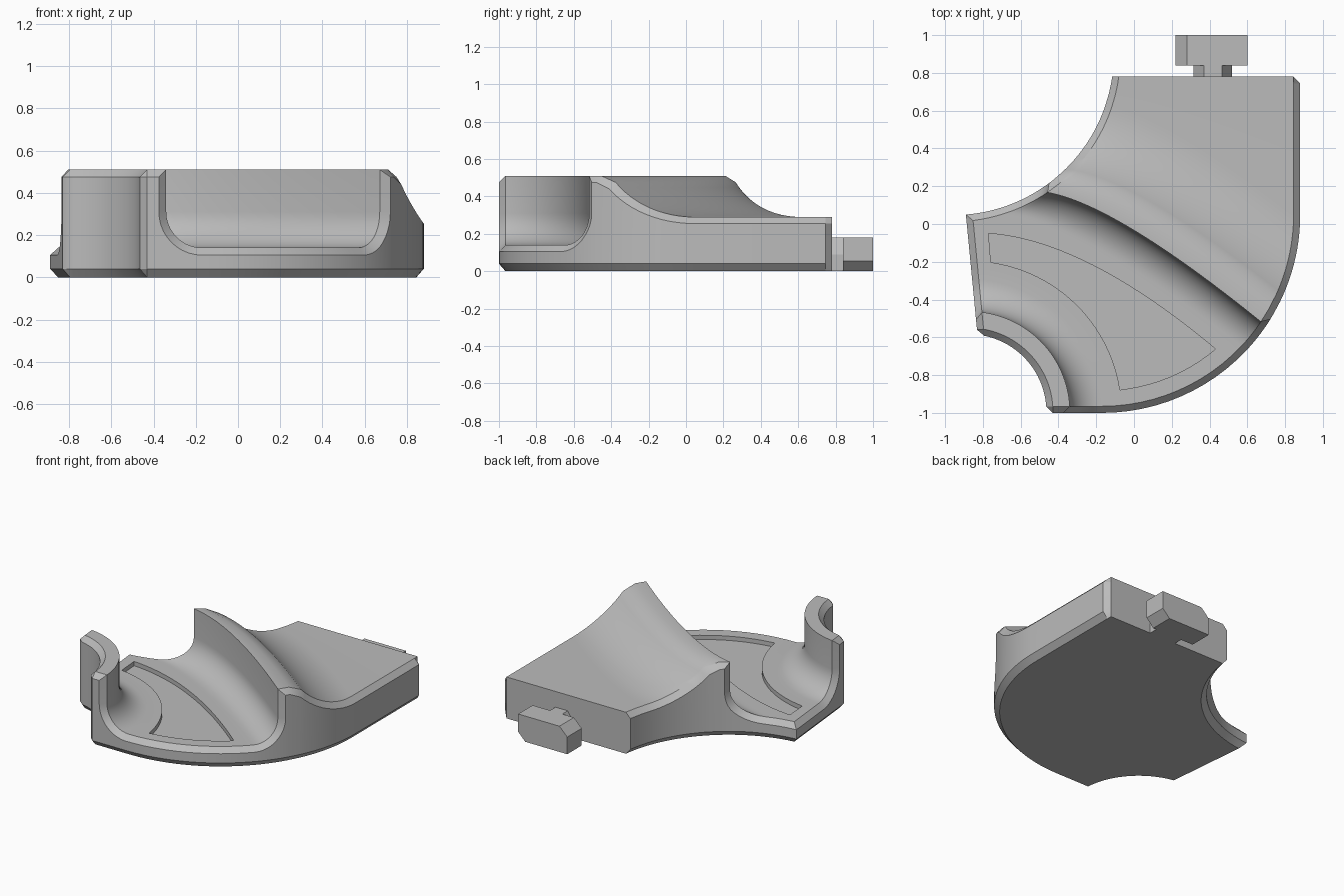
import bpy, bmesh
from math import sin, cos, pi, radians, atan2, hypot
from mathutils import Vector as V

cube = bpy.data.objects.get("Cube")
if cube:
    bpy.data.objects.remove(cube)

mat = bpy.data.materials.new("plain_grey")
mat.use_nodes = True
GREY = (0.5, 0.5, 0.5, 1)
mat.diffuse_color = GREY
mat.node_tree.nodes["Principled BSDF"].inputs["Base Color"].default_value = GREY

CH = 0.035                                  # chamfer size
FLOOR, TOP, FIL, DECK = 0.14, 0.51, 0.17, 0.29
HUB = V((-0.87, -1.0))                      # centre of the small curved wall
BAY, BAY_R = V((-0.96, 0.9)), 0.853         # concave left-back side
OUT, OUT_R = V((-0.17, 0.05)), 1.05         # convex outer side
CORNER, S0 = V((-0.89, 0.05)), -1.27
SB = -pi / 2 * OUT_R
N = 32


def polar(a, r=1.0):
    return V((cos(a), sin(a))) * r


def lerp(a, b, u):
    return a + (b - a) * u


def left(s, d):
    """Point on the left boundary at length s, moved inward by d."""
    n = V((0.995, 0.096))
    if abs(s - S0) < 1e-6:
        return CORNER + (n + polar(s / BAY_R)) * d
    if s > S0:
        return BAY + polar(s / BAY_R, BAY_R + d)
    return CORNER + V((0.096, -0.995)) * (S0 - s) + n * d


def right(s, d):
    """Point on the right boundary at length s, moved inward by d."""
    if s < SB:
        return V((OUT.x + s - SB, d - 1))
    if s <= 0:
        return OUT + polar(s / OUT_R, OUT_R - d)
    return V((OUT.x + OUT_R - d, OUT.y + s))


def bezier(p, c, q, t):
    return p * (1 - t) ** 2 + c * 2 * t * (1 - t) + q * t * t


def isoline(p, q, w, bulge):
    """Curve across the piece: hub arc for w=0, ridge curve for w=1."""
    e = q - p
    c = p + e * 0.26 + V((-e.y, e.x)) * bulge
    a, b = p - HUB, q - HUB
    pts = []
    for i in range(N + 1):
        t = i / N
        arc = HUB + polar(lerp(atan2(a.y, a.x), atan2(b.y, b.x), t), lerp(a.length, b.length, t))
        pts.append(lerp(arc, bezier(p, c, q, t), w))
    return pts


bm = bmesh.new()
rows = []


def station(s, z, s2, z2, w=0, bulge=0.1, zb=0, dl=0, dr=0, back=False):
    """One closed loop: chamfered rim, top curve and bottom curve."""
    top = isoline(left(s[0], CH), right(s[1], CH), w, bulge)
    low = isoline(left(s2[0], CH), right(s2[1], CH), w, bulge)
    l, r = left(s2[0], dl), right(s2[1], dr)
    loop = [(l, 0.04), (l, z2)] + [(p, z) for p in top]
    loop += [(r, z2), (r, 0.04)] + [(p, zb) for p in reversed(low)]
    rows.append([bm.verts.new((p.x, 0.78 if back else p.y, h)) for p, h in loop])


def hub(r):
    return S0 - (1.05 - r) / 0.995, SB + r - 0.70


def ridge(t):
    return -0.828 + t * (1 if t > 0 else 1.3), -0.623 + t * (1.12 if t > 0 else 1)


# small curved wall and its fillet
station(hub(0.405), TOP - CH, hub(0.405), TOP - CH, zb=0.04, dl=CH, dr=CH)
station(hub(0.44), TOP, hub(0.44), TOP - CH)
station(hub(0.53), TOP, hub(0.495), TOP - CH)
for k in range(11):
    a = pi / 2 * (1 - k / 10)
    z, r = FLOOR + FIL * (1 - cos(a)), 0.53 + FIL * (1 - sin(a))
    station(hub(r), z, hub(r - CH * sin(a)), z - CH * cos(a))

# channel floor
l0, r0 = hub(0.70)
l1, r1 = ridge(-FIL)
for k in range(1, 12):
    u = k / 12
    s = (lerp(l0, S0, u * 2) if k < 6 else lerp(S0, l1, u * 2 - 1), lerp(r0, r1, u))
    station(s, FLOOR, s, FLOOR - CH, w=u)

# ridge: fillet, upright face, crest and hollow back slope
for k in range(11):
    a = pi / 2 * k / 10
    t, z = FIL * (sin(a) - 1), FLOOR + FIL * (1 - cos(a))
    station(ridge(t), z, ridge(t + CH * sin(a)), z - CH * cos(a), w=1)
station(ridge(0), TOP, ridge(CH), TOP - CH, w=1)
station(ridge(0.07), TOP, ridge(0.062), TOP - CH, w=1)
A = radians(50)
for k in range(13):
    a = A * (1 - k / 12)
    t = 0.55 - 0.4 * sin(a) / sin(A)
    z = DECK + 0.185 * (1 - cos(a)) / (1 - cos(A))
    station(ridge(t), z, ridge(t - 0.02 * a / A), z - CH, w=1)

# rear deck up to the flat joint face
for s, b in (((-0.21, 0.35), 0.05), ((-0.15, 0.695), 0.0)):
    station(s, DECK, s, DECK - CH, w=1, bulge=b)
end = (-0.1206, 0.73)
station(end, DECK, end, DECK - CH, w=1, bulge=0, dr=CH, back=True)

# skin the loops and close both ends
M = len(rows[0])
for a, b in zip(rows, rows[1:]):
    for i in range(M):
        j = (i + 1) % M
        bm.faces.new((a[i], a[j], b[j], b[i]))
for row in (rows[0], rows[-1]):
    t, low = row[2:N + 3], row[:N + 4:-1][:N + 1]
    for i in range(N):
        bm.faces.new((t[i], t[i + 1], low[i + 1], low[i]))
    bm.faces.new((row[0], row[1], t[0], low[0]))
    bm.faces.new((row[N + 4], row[N + 3], t[N], low[N]))
bmesh.ops.remove_doubles(bm, verts=bm.verts, dist=1e-4)
bmesh.ops.recalc_face_normals(bm, faces=bm.faces)


def finish(name, mesh_bm):
    me = bpy.data.meshes.new(name)
    mesh_bm.to_mesh(me)
    mesh_bm.free()
    me.materials.append(mat)
    ob = bpy.data.objects.new(name, me)
    bpy.context.collection.objects.link(ob)
    return ob


def prism(name, outline, depth):
    """Closed solid from a 3D outline swept along a vector."""
    b = bmesh.new()
    f = b.faces.new([b.verts.new(p) for p in outline])
    g = bmesh.ops.extrude_face_region(b, geom=[f])["geom"]
    bmesh.ops.translate(b, vec=depth, verts=[v for v in g if isinstance(v, bmesh.types.BMVert)])
    bmesh.ops.recalc_face_normals(b, faces=b.faces)
    return finish(name, b)


body = finish("curved_channel_body", bm)

# shallow recess in the channel floor
edge = [HUB + polar(radians(lerp(82, 8.7, i / 20)), 0.805) for i in range(21)]
edge += [OUT + polar(radians(lerp(-85, -49.8, i / 10)), 0.932) for i in range(1, 11)]
edge += [bezier(V((0.43, -0.66)), V((-0.26, -0.085)), V((-0.77, -0.05)), i / 20) for i in range(1, 21)]
cutter = prism("recess_cutter", [(p.x, p.y, FLOOR - 0.03) for p in edge], (0, 0, 0.08))
cutter.hide_render = True
mod = body.modifiers.new("recess", "BOOLEAN")
mod.operation, mod.solver, mod.object = "DIFFERENCE", "EXACT", cutter
bpy.ops.object.select_all(action="DESELECT")
bpy.context.view_layer.objects.active = body
body.select_set(True)
bpy.ops.object.modifier_apply(modifier=mod.name)
bpy.data.objects.remove(cutter)
bpy.ops.object.shade_smooth_by_angle(angle=radians(28))

# joining tab at the back
head = [(0.22, 0), (0.22, 0.12), (0.28, 0.18), (0.60, 0.18), (0.60, 0.055), (0.545, 0)]
neck = [(0.315, 0), (0.315, 0.09), (0.37, 0.18), (0.465, 0.18), (0.52, 0.09), (0.52, 0)]
prism("tab_head", [(x, 0.84, z) for x, z in head], (0, 0.16, 0))
prism("tab_neck", [(x, 0.77, z) for x, z in neck], (0, 0.08, 0))
